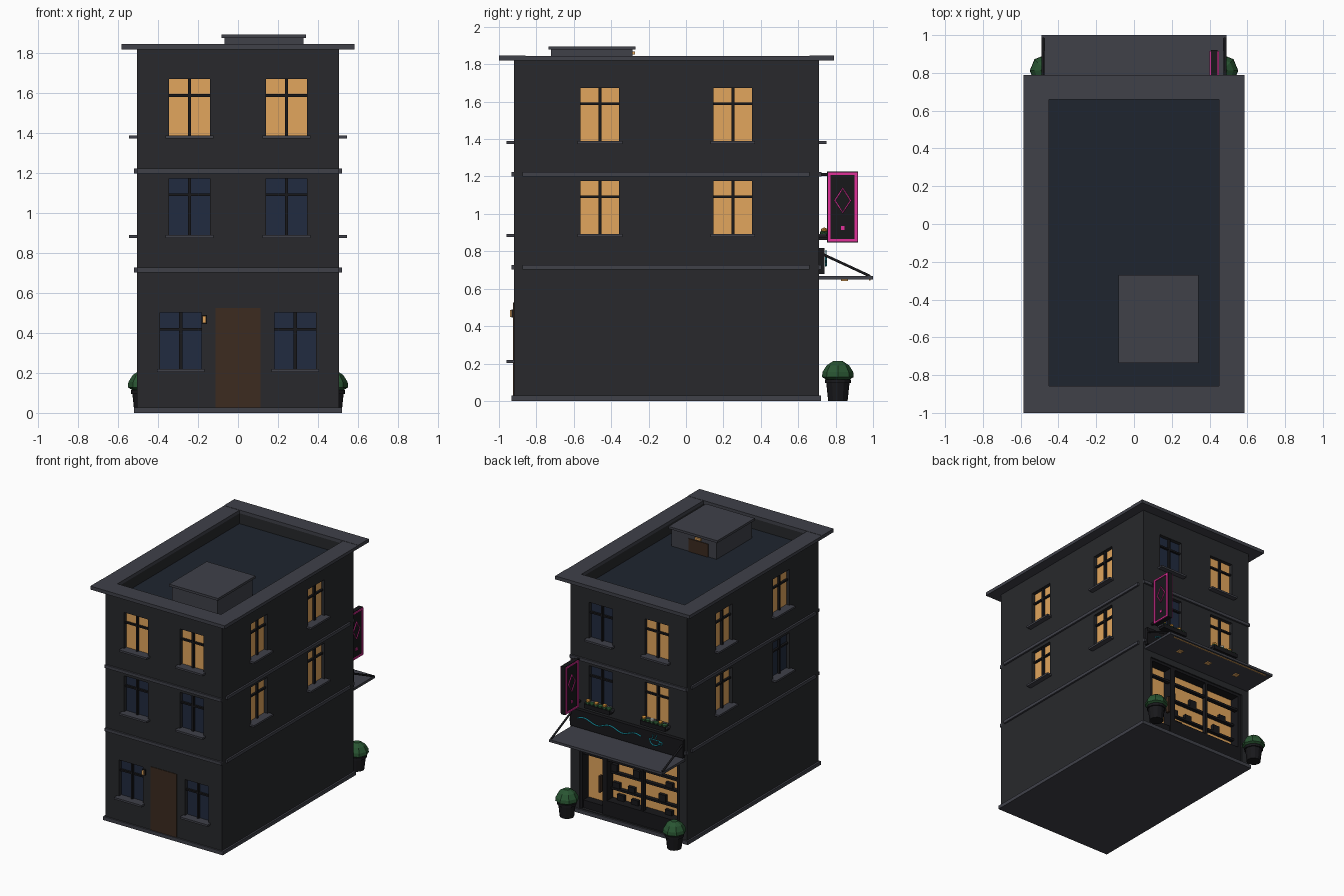
import bpy, bmesh, math, random
from mathutils import Vector, Matrix

if "Cube" in bpy.data.objects:
    bpy.data.objects.remove(bpy.data.objects["Cube"])

random.seed(4)


def mat(name, r, g, b):
    m = bpy.data.materials.new(name)
    m.diffuse_color = (r, g, b, 1)
    m.use_nodes = True
    m.node_tree.nodes["Principled BSDF"].inputs["Base Color"].default_value = m.diffuse_color
    return m


WALL = mat("wall", .021, .022, .025)
TRIM = mat("trim", .05, .052, .066)
DARK = mat("dark", .009, .009, .011)
DECK = mat("deck", .013, .018, .028)
GLASS = mat("glass", .015, .024, .050)
LIT = mat("lit_glass", .76, .38, .11)
WOOD = mat("wood", .045, .024, .014)
PINK = mat("pink_neon", .75, .03, .32)
CYAN = mat("cyan_neon", .02, .55, .70)
GREEN = mat("leaf", .022, .09, .032)
ORANGE = mat("orange_petal", .75, .33, .05)
WHITE = mat("white_petal", .7, .68, .6)


def finish(name, bm, m):
    me = bpy.data.meshes.new(name)
    bm.to_mesh(me)
    bm.free()
    o = bpy.data.objects.new(name, me)
    bpy.context.collection.objects.link(o)
    if m:
        me.materials.append(m)
    return o


def boxes(name, items, m):
    """One object made of boxes (x0, x1, y0, y1, z0, z1)."""
    bm = bmesh.new()
    for b in items:
        lo = Vector([min(b[i], b[i + 1]) for i in (0, 2, 4)])
        hi = Vector([max(b[i], b[i + 1]) for i in (0, 2, 4)])
        mx = Matrix.Translation((lo + hi) / 2) @ Matrix.Diagonal((*(hi - lo), 1))
        bmesh.ops.create_cube(bm, size=1, matrix=mx)
    return finish(name, bm, m)


def tube(name, pts, r, m, cyclic=False):
    cu = bpy.data.curves.new(name, 'CURVE')
    cu.dimensions = '3D'
    cu.bevel_depth = r
    cu.bevel_resolution = 1
    cu.use_fill_caps = True
    s = cu.splines.new('POLY')
    s.points.add(len(pts) - 1)
    for p, q in zip(s.points, pts):
        p.co = (*q, 1)
    s.use_cyclic_u = cyclic
    cu.materials.append(m)
    o = bpy.data.objects.new(name, cu)
    bpy.context.collection.objects.link(o)


X, YF, YB = .506, -.92, .71


def on(wall, u0, u1, n0, n1, z0, z1):
    """Box given along a wall (u), outward from it (n) and up (z)."""
    if wall == "front":
        return (u0, u1, YF - n0, YF - n1, z0, z1)
    if wall == "back":
        return (u0, u1, YB + n0, YB + n1, z0, z1)
    s = 1 if wall == "right" else -1
    return (s * (X + n0), s * (X + n1), u0, u1, z0, z1)


cuts = []


def window(wall, u, z, lit):
    h, w = .285, .103
    cuts.append(on(wall, u - w, u + w, -.035, .02, z, z + h))
    boxes(wall + "_window_glass", [on(wall, u - w, u + w, -.04, -.028, z, z + h)], LIT if lit else GLASS)
    boxes(wall + "_window_bars", [on(wall, u - .008, u + .008, -.03, -.01, z, z + h),
                                  on(wall, u - w, u + w, -.03, -.012, z + .195, z + .208)], DARK)
    boxes(wall + "_window_sill", [on(wall, u - .12, u + .12, -.03, .04, z - .013, z + .002)], TRIM)


# windows on all four walls
for u in (-.243, .243):
    window("front", u, 1.388, True)
    window("front", u, .89, False)
    for z in (1.388, .89):
        window("back", u, z, u < 0)
    window("front", u * 1.18, .217, False)
for u in (-.46, .25):
    for z in (1.388, .89):
        window("right", u, z, True)
        window("left", u, z, z > 1 or u > 0)

# building shell with roof well and shop recess cut out
cuts.append((-.45, .45, -.857, .66, 1.735, 2))
cuts.append((-.44, .43, YB - .09, YB + .1, .035, .6))
shell = boxes("building_shell", [(-X, X, YF, YB, 0.01, 1.822)], WALL)
cutter = boxes("opening_cutter", cuts, None)
cutter.hide_render = True
mod = shell.modifiers.new("openings", 'BOOLEAN')
mod.object = cutter
mod.solver = 'EXACT'
dg = bpy.context.evaluated_depsgraph_get()
shell_mesh = bpy.data.meshes.new_from_object(shell.evaluated_get(dg))
shell.modifiers.clear()
shell.data = shell_mesh
bpy.data.objects.remove(cutter)

# plinth, floor bands, cornice, roof deck
boxes("plinth", [(-.52, .52, YF - .012, YB + .012, 0, .028)], TRIM)
for z in (.715, 1.212):
    boxes("floor_band", [on(w, -X, X, -.01, .014, z - .012, z + .012) for w in ("front", "back")] +
          [on(w, -.875, .66, -.01, .014, z - .012, z + .012) for w in ("left", "right")], TRIM)
boxes("cornice", [(-.584, .584, -1, -.857, 1.82, 1.847), (-.584, .584, .66, .79, 1.82, 1.847),
                  (-.584, -.45, -.857, .66, 1.82, 1.845), (.45, .584, -.857, .66, 1.82, 1.845)], TRIM)
boxes("roof_deck", [(-.45, .45, -.857, .66, 1.73, 1.74)], DECK)

# roof access hut
boxes("roof_hut", [(-.067, .327, -.722, -.285, 1.735, 1.88)], TRIM)
boxes("roof_hut_lid", [(-.083, .341, -.736, -.27, 1.878, 1.896)], TRIM)
boxes("roof_hut_door", [(.005, .175, -.29, -.279, 1.74, 1.842)], WOOD)
boxes("roof_hut_lamp", [(.065, .115, -.29, -.272, 1.852, 1.868)], LIT)

# street door with lamp
boxes("front_door", [(-.113, .112, YF - .004, YF + .02, .028, .525)], WOOD)
boxes("door_lamp_base", [(-.182, -.156, YF - .012, YF + .01, .446, .49)], DARK)
boxes("door_lamp", [(-.178, -.16, YF - .022, YF - .01, .45, .485)], LIT)

# shop front: glowing back panel, frames, shelves and goods
y0, y1 = YB - .085, YB - .02
boxes("shop_glow", [(-.44, .43, YB - .095, y0, .03, .605)], LIT)
boxes("shop_frame", [(-.44, .20, y0, y1 + .012, .03, .15), (.24, .43, y0, y1, .03, .095),
                     (.195, .235, y0, y1 + .01, .03, .6), (-.44, -.41, y0, y1 + .01, .03, .6),
                     (.41, .43, y0, y1 + .01, .03, .6), (-.118, -.1, y0 + .04, y1 + .01, .15, .6),
                     (-.44, .43, y0 + .04, y1 + .005, .46, .477), (-.44, .43, y0, y1 + .01, .58, .602)], DARK)
boxes("shop_shelves", [(-.42, .2, y0, y0 + .03, z, z + .016) for z in (.225, .35)], DARK)
goods = []
for z in (.15, .241, .366):
    for u in (-.3, -.02, .13):
        u += random.uniform(-.05, .03)
        goods.append((u, u + .06, y0, y0 + .025, z, z + random.uniform(.035, .06)))
boxes("shelf_goods", goods, DARK)
boxes("shop_door_handle", [(.25, .265, y1 - .01, y1 + .02, .2, .33)], WOOD)

# awning with stays, downlights and light strip
boxes("awning", [(-.49, .49, YB - .01, 1, .648, .667)], TRIM)
for s in (-1, 1):
    tube("awning_stay", [(s * .483, YB + .02, .785), (s * .483, .985, .667)], .008, DARK)
boxes("awning_downlights", [(u - .018, u + .018, .83, .866, .64, .65) for u in (-.27, 0, .27)], LIT)
boxes("awning_light_strip", [(-.44, .44, .978, .986, .643, .65)], LIT)

# fascia with neon wave and cup
boxes("shop_fascia", [(-.49, .49, YB - .01, YB + .03, .68, .818)], DARK)
yn = YB + .038
tube("neon_wave", [(.42 - .55 * i / 32, yn, .757 + .015 * math.sin(i * math.tau / 13)) for i in range(33)],
     .005, CYAN)
cx = -.25
tube("neon_cup", [(cx + .045, yn, .765), (cx - .045, yn, .765), (cx - .035, yn, .735), (cx - .015, yn, .722),
                  (cx + .015, yn, .722), (cx + .035, yn, .735)], .005, CYAN, True)
tube("neon_cup_handle", [(cx - .043, yn, .76), (cx - .065, yn, .757), (cx - .065, yn, .742),
                         (cx - .038, yn, .738)], .004, CYAN)
for d in (-.015, .015):
    tube("neon_steam", [(cx + d, yn, .775), (cx + d + .006, yn, .785), (cx + d - .004, yn, .795),
                        (cx + d + .003, yn, .805)], .003, CYAN)

# blade sign with diamond
boxes("blade_panel", [(.408, .442, .755, .92, .848, 1.226)], DARK)
boxes("blade_brackets", [(.417, .433, YB - .01, .76, z, z + .015) for z in (.87, 1.203)], DARK)
for x in (.405, .445):
    a, b = x - .004, x + .004
    boxes("blade_neon_frame", [(a, b, .759, .773, .853, 1.221), (a, b, .902, .916, .853, 1.221),
                               (a, b, .773, .902, .853, .866), (a, b, .773, .902, 1.208, 1.221),
                               (a, b, .828, .848, .915, .935)], PINK)
    tube("blade_diamond", [(x, .838, 1.137), (x, .88, 1.072), (x, .838, 1.007), (x, .796, 1.072)],
         .005, PINK, True)


def blob(bm, c, r, sz=1):
    bmesh.ops.create_icosphere(bm, subdivisions=1, radius=r,
                               matrix=Matrix.Translation(c) @ Matrix.Diagonal((1, 1, sz, 1)))


# flower boxes under the back windows
for s in (-1, 1):
    boxes("flower_box", [(s * .243 - .11, s * .243 + .11, YB, YB + .052, .86, .893)], DARK)
    leaves, petals = bmesh.new(), [bmesh.new(), bmesh.new()]
    for i in range(6):
        u = s * .243 - .09 + .036 * i
        blob(leaves, (u, YB + .027, .897), .024, .7)
        if i % 2:
            blob(petals[i % 4 // 2 if s < 0 else 0], (u, YB + .029, .914), .019, .75)
    finish("flower_leaves", leaves, GREEN)
    finish("orange_flowers", petals[0], ORANGE)
    finish("white_flowers", petals[1], WHITE)


def lathe(name, c, prof, n, m):
    bm = bmesh.new()
    rings = [[bm.verts.new((c[0] + r * math.cos(math.tau * i / n), c[1] + r * math.sin(math.tau * i / n), z))
              for i in range(n)] for r, z in prof]
    for lo, hi in zip(rings, rings[1:]):
        for i in range(n):
            j = (i + 1) % n
            bm.faces.new((lo[i], lo[j], hi[j], hi[i]))
    bm.faces.new(rings[0][::-1])
    bm.faces.new(rings[-1])
    return finish(name, bm, m)


# potted shrubs either side of the shop
for s in (-1, 1):
    c = (s * .467, .812)
    lathe("plant_pot", c, [(.052, 0), (.062, .095), (.07, .095), (.07, .115), (.055, .115)], 12, DARK)
    lathe("shrub", c, [(.06, .113), (.085, .128), (.082, .155), (.06, .19), (.025, .213)], 8, GREEN)
